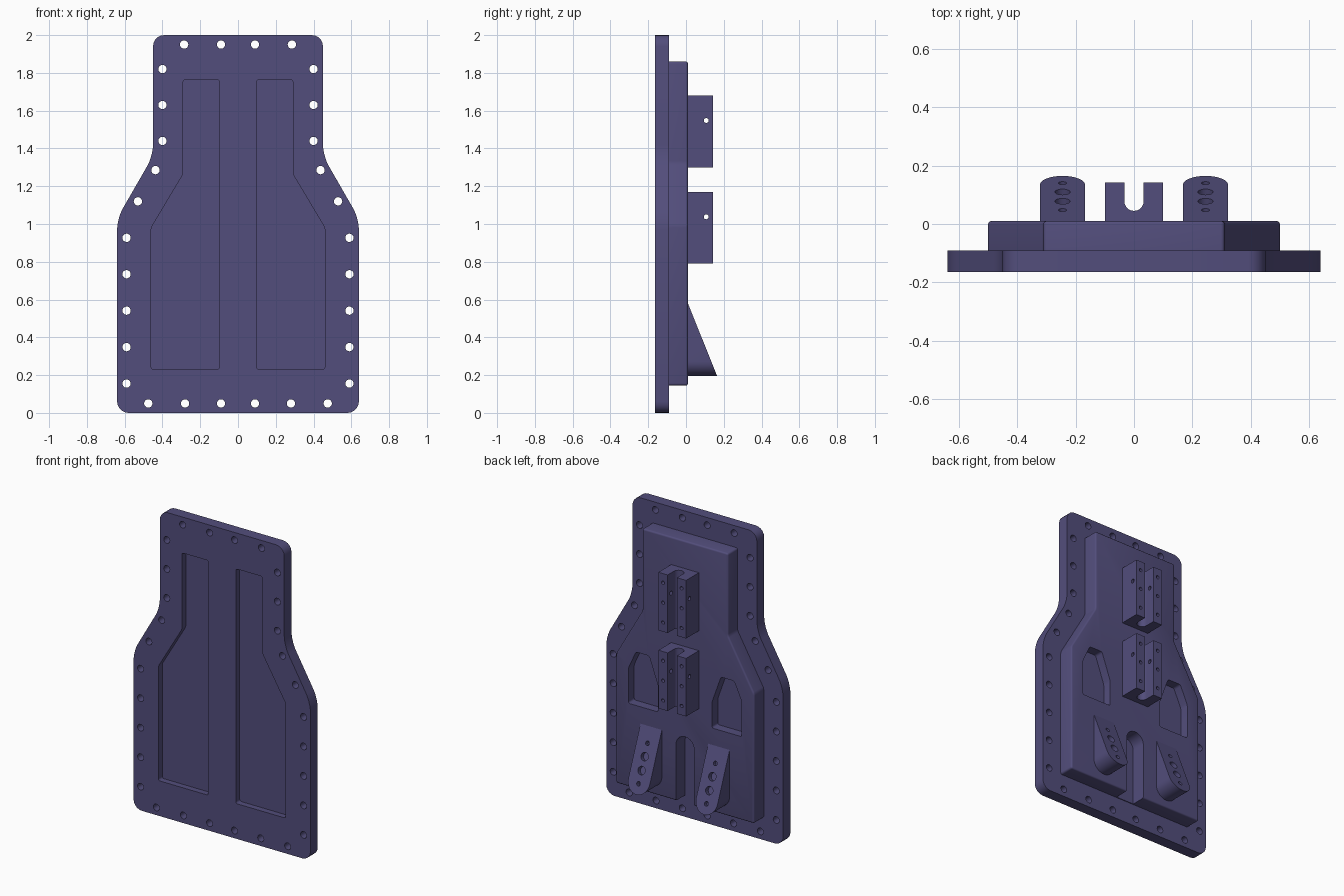
import bpy, bmesh
from math import sin, cos, pi
from mathutils import Vector

cube = bpy.data.objects.get("Cube")
if cube:
    bpy.data.objects.remove(cube, do_unlink=True)

purple = bpy.data.materials.new("muted purple")
purple.use_nodes = True
colour = (0.085, 0.075, 0.2, 1)
purple.diffuse_color = colour
purple.node_tree.nodes["Principled BSDF"].inputs["Base Color"].default_value = colour


def prism(name, pts, d0, d1, radius=0, axis="Y", rim=0, segs=5):
    """Extrude a 2D outline along Y or Z, rounding its corners and back rim."""
    bm = bmesh.new()
    place = (lambda u, v: (u, d0, v)) if axis == "Y" else (lambda u, v: (u, v, d0))
    face = bm.faces.new([bm.verts.new(place(u, v)) for u, v in pts])
    step = Vector((0, d1 - d0, 0)) if axis == "Y" else Vector((0, 0, d1 - d0))
    new = bmesh.ops.extrude_face_region(bm, geom=[face], use_keep_orig=True)["geom"]
    bmesh.ops.translate(bm, vec=step, verts=[g for g in new if isinstance(g, bmesh.types.BMVert)])
    bmesh.ops.recalc_face_normals(bm, faces=bm.faces)
    if radius:
        sides = [e for e in bm.edges
                 if abs((e.verts[0].co - e.verts[1].co).normalized().dot(step.normalized())) > 0.99]
        bmesh.ops.bevel(bm, geom=sides, offset=radius, segments=segs, affect="EDGES", profile=0.5)
    if rim:
        edges = [e for e in bm.edges if all(abs(v.co.y - d1) < 1e-5 for v in e.verts)]
        bmesh.ops.bevel(bm, geom=edges, offset=rim, segments=3, affect="EDGES", profile=0.5)
    mesh = bpy.data.meshes.new(name)
    bm.to_mesh(mesh)
    bm.free()
    mesh.materials.append(purple)
    obj = bpy.data.objects.new(name, mesh)
    bpy.context.collection.objects.link(obj)
    return obj


def pin(centre, direction, r, length):
    """Round hole cutter centred on a point and aligned with a direction."""
    bm = bmesh.new()
    bmesh.ops.create_cone(bm, cap_ends=True, segments=20, radius1=r, radius2=r, depth=length)
    mesh = bpy.data.meshes.new("hole_cutter")
    bm.to_mesh(mesh)
    bm.free()
    mesh.materials.append(purple)
    obj = bpy.data.objects.new("hole_cutter", mesh)
    obj.location = centre
    obj.rotation_mode = "QUATERNION"
    obj.rotation_quaternion = Vector(direction).to_track_quat("Z", "Y")
    bpy.context.collection.objects.link(obj)
    return obj


def activate(obj):
    bpy.ops.object.select_all(action="DESELECT")
    obj.select_set(True)
    bpy.context.view_layer.objects.active = obj


def cut(target, cutters):
    activate(target)
    for cutter in cutters:
        cutter.hide_render = True
        mod = target.modifiers.new("cut", "BOOLEAN")
        mod.operation = "DIFFERENCE"
        mod.solver = "EXACT"
        mod.object = cutter
        bpy.ops.object.modifier_apply(modifier=mod.name)
        bpy.data.objects.remove(cutter, do_unlink=True)


def mirrored(half):
    return half + [(-x, z) for x, z in reversed(half)]


def flipped(pts, side):
    return [(side * x, z) for x, z in pts]


def arch(cx, r, end, centre, n=16):
    """Straight-sided outline with one half-round end."""
    s = 1 if centre > end else -1
    arc = [(cx + r * cos(pi * i / n), centre + s * r * sin(pi * i / n)) for i in range(n + 1)]
    return [(cx + r, end)] + arc + [(cx - r, end)]


FLANGE_BACK, BLOCK_BACK = -0.09, 0.01
FLANGE_FRONT = -0.165

# Flange plate with rounded corners
plate_half = [(0.64, 0), (0.64, 1.03), (0.45, 1.36), (0.45, 2)]
plate = prism("base_plate", mirrored(plate_half), FLANGE_FRONT, FLANGE_BACK, 0.06)

# Bolt holes round the edge and two shallow front pockets
bolts = [(x, 1.95) for x in (0.09, 0.285)] + [(0.4, z) for z in (1.82, 1.63, 1.44)]
bolts += [(0.437, 1.285), (0.53, 1.12)]
bolts += [(0.59, 0.155 + 0.193 * i) for i in range(5)]
bolts += [(x, 0.05) for x in (0.09, 0.28, 0.475)]
pocket = [(0.1, 0.23), (0.46, 0.23), (0.46, 0.98), (0.29, 1.265), (0.29, 1.765), (0.1, 1.765)]
plate_cuts = []
for side in (1, -1):
    plate_cuts.append(prism("pocket_cutter", flipped(pocket, side), -0.3, -0.125, 0.012, segs=3))
    plate_cuts += [pin((side * x, -0.13, z), (0, 1, 0), 0.022, 0.4) for x, z in bolts]
cut(plate, plate_cuts)

# Raised block on the back
block_half = [(0.5, 0.145), (0.5, 0.993), (0.31, 1.322), (0.31, 1.86)]
block = prism("raised_block", mirrored(block_half), -0.1, BLOCK_BACK, 0.012, rim=0.01, segs=3)
window = [(0.195, 0.69), (0.41, 0.69), (0.41, 0.92), (0.355, 1.04), (0.26, 1.04), (0.195, 0.86)]
cut(block, [prism("window_cutter", flipped(window, s), -0.05, 0.1, 0.012, segs=3) for s in (1, -1)]
    + [prism("groove_cutter", arch(0, 0.065, 0.1, 0.515), -0.085, 0.1)])

# Two slotted brackets with cross holes and screw holes
parts = [plate, block]
for name, z0 in (("lower_bracket", 0.79), ("upper_bracket", 1.3)):
    outline = [(-0.1, 0), (0.1, 0), (0.1, 0.142), (-0.1, 0.142)]
    bracket = prism(name, outline, z0, z0 + 0.38, axis="Z")
    cuts = [prism("slot_cutter", arch(0, 0.033, 0.3, 0.078), z0 - 0.1, z0 + 0.5, axis="Z"),
            pin((0, 0.107, z0 + 0.248), (1, 0, 0), 0.013, 0.5)]
    cuts += [pin((s * 0.067, 0.142, z0 + dz), (0, 1, 0), 0.011, 0.05)
             for s in (1, -1) for dz in (0.06, 0.19, 0.32)]
    cut(bracket, cuts)
    parts.append(bracket)

# Two sloped feet with a row of holes in the slanted face
TOP, LOW, REACH = 0.58, 0.195, 0.155
slope = REACH / (TOP - LOW)


def slant(z):
    return BLOCK_BACK + (TOP - z) * slope


for name, side in (("left_foot", 1), ("right_foot", -1)):
    cx = side * 0.245
    foot = prism(name, arch(cx, 0.0775, TOP, LOW + 0.0775), 0, 1)
    for v in foot.data.vertices:
        if v.co.y > 0.5:
            v.co.y = slant(v.co.z)
    cut(foot, [pin((cx, slant(z), z), (0, 1, slope), r, 0.06)
               for z, r in ((0.257, 0.014), (0.332, 0.026), (0.411, 0.026), (0.486, 0.014))])
    parts.append(foot)

for part in parts:
    activate(part)
    bpy.ops.object.shade_smooth_by_angle(angle=0.55)
